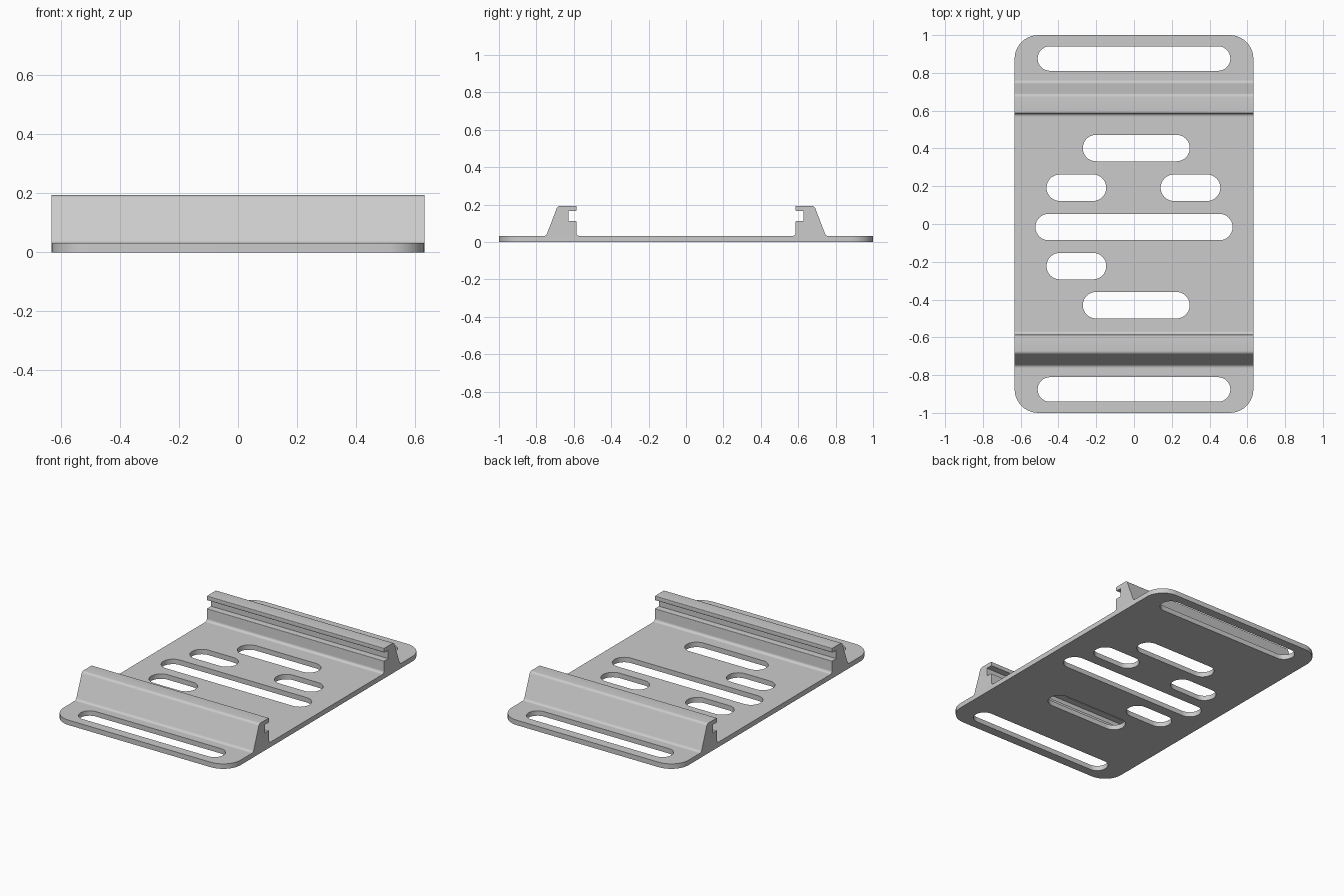
import bpy
import bmesh
import math
from mathutils import Vector

HALF_WIDTH = 0.632
THICKNESS = 0.032
HEIGHT = 0.194

if "Cube" in bpy.data.objects:
    bpy.data.objects.remove(bpy.data.objects["Cube"], do_unlink=True)

grey = bpy.data.materials.new("light grey")
grey.use_nodes = True
grey.diffuse_color = (0.6, 0.6, 0.6, 1)
grey.node_tree.nodes["Principled BSDF"].inputs["Base Color"].default_value = grey.diffuse_color


def rounded(corners, steps=10):
    """Outline through (a, b, radius) corners, each rounded by an arc."""
    outline = []
    for i, (a, b, radius) in enumerate(corners):
        p = Vector((a, b))
        arc = [p]
        if radius > 0:
            to_prev = (Vector(corners[i - 1][:2]) - p).normalized()
            to_next = (Vector(corners[(i + 1) % len(corners)][:2]) - p).normalized()
            half = to_prev.angle(to_next) / 2
            centre = p + (to_prev + to_next).normalized() * radius / math.sin(half)
            start = (p + to_prev * radius / math.tan(half) - centre).normalized()
            end = (p + to_next * radius / math.tan(half) - centre).normalized()
            arc = [centre + start.slerp(end, k / steps) * radius for k in range(steps + 1)]
        for q in arc:
            if not outline or (q - outline[-1]).length > 1e-4:
                outline.append(q)
    if (outline[0] - outline[-1]).length < 1e-4:
        outline.pop()
    return outline


def rounded_rectangle(x, y, half_x, half_y, radius):
    return rounded([(x - half_x, y - half_y, radius), (x + half_x, y - half_y, radius),
                    (x + half_x, y + half_y, radius), (x - half_x, y + half_y, radius)])


def finish(obj):
    obj.data.materials.clear()
    obj.data.materials.append(grey)
    bpy.ops.object.select_all(action="DESELECT")
    obj.select_set(True)
    bpy.context.view_layer.objects.active = obj
    bpy.ops.object.shade_smooth_by_angle(angle=math.radians(30))


def make_plate(name, outlines):
    """Flat filled outline, with the later outlines as holes."""
    curve = bpy.data.curves.new(name + " outline", "CURVE")
    curve.dimensions = "2D"
    curve.fill_mode = "BOTH"
    curve.extrude = THICKNESS / 2
    for outline in outlines:
        spline = curve.splines.new("POLY")
        spline.points.add(len(outline) - 1)
        for point, q in zip(spline.points, outline):
            point.co = (q.x, q.y, 0, 1)
        spline.use_cyclic_u = True
    obj = bpy.data.objects.new(name, curve)
    bpy.context.collection.objects.link(obj)
    bpy.ops.object.select_all(action="DESELECT")
    obj.select_set(True)
    bpy.context.view_layer.objects.active = obj
    bpy.ops.object.convert(target="MESH")
    obj = bpy.context.view_layer.objects.active
    bm = bmesh.new()
    bm.from_mesh(obj.data)
    bmesh.ops.remove_doubles(bm, verts=bm.verts, dist=1e-5)
    bmesh.ops.translate(bm, verts=bm.verts, vec=(0, 0, THICKNESS / 2))
    bmesh.ops.recalc_face_normals(bm, faces=bm.faces)
    bm.to_mesh(obj.data)
    bm.free()
    finish(obj)


def make_rail(name, profile, side):
    """Profile in y and z, extruded across the full width."""
    bm = bmesh.new()
    face = bm.faces.new([bm.verts.new((-HALF_WIDTH, side * q.x, q.y)) for q in profile])
    swept = bmesh.ops.extrude_face_region(bm, geom=[face], use_keep_orig=True)
    moved = [v for v in swept["geom"] if isinstance(v, bmesh.types.BMVert)]
    bmesh.ops.translate(bm, verts=moved, vec=(2 * HALF_WIDTH, 0, 0))
    bmesh.ops.recalc_face_normals(bm, faces=bm.faces)
    mesh = bpy.data.meshes.new(name)
    bm.to_mesh(mesh)
    bm.free()
    obj = bpy.data.objects.new(name, mesh)
    bpy.context.collection.objects.link(obj)
    finish(obj)


# Base plate with strap slots at both ends and a pattern of slots between
slots = [  # centre x, centre y, half length, half width
    (0, 0.876, 0.51, 0.065), (0, -0.876, 0.51, 0.065),
    (0.012, 0.402, 0.283, 0.07), (0.012, -0.43, 0.283, 0.07),
    (0, -0.016, 0.522, 0.07),
    (-0.305, 0.192, 0.158, 0.07), (0.299, 0.192, 0.158, 0.07),
    (-0.305, -0.223, 0.158, 0.07),
]
plate_outline = rounded_rectangle(0, 0, HALF_WIDTH, 1, 0.125)
make_plate("base_plate", [plate_outline] + [rounded_rectangle(*s, s[3]) for s in slots])

# Clip rails: sloping outside, grooved inside, with filleted feet
rail_profile = rounded([
    (0.762, THICKNESS, 0), (0.748, THICKNESS, 0.02),
    (0.686, HEIGHT, 0.02), (0.586, HEIGHT, 0.004),
    (0.586, 0.166, 0.004), (0.628, 0.166, 0), (0.628, 0.112, 0),
    (0.586, 0.112, 0.004), (0.586, THICKNESS, 0.017), (0.569, THICKNESS, 0),
], steps=6)
make_rail("front_rail", rail_profile, -1)
make_rail("back_rail", rail_profile, 1)
